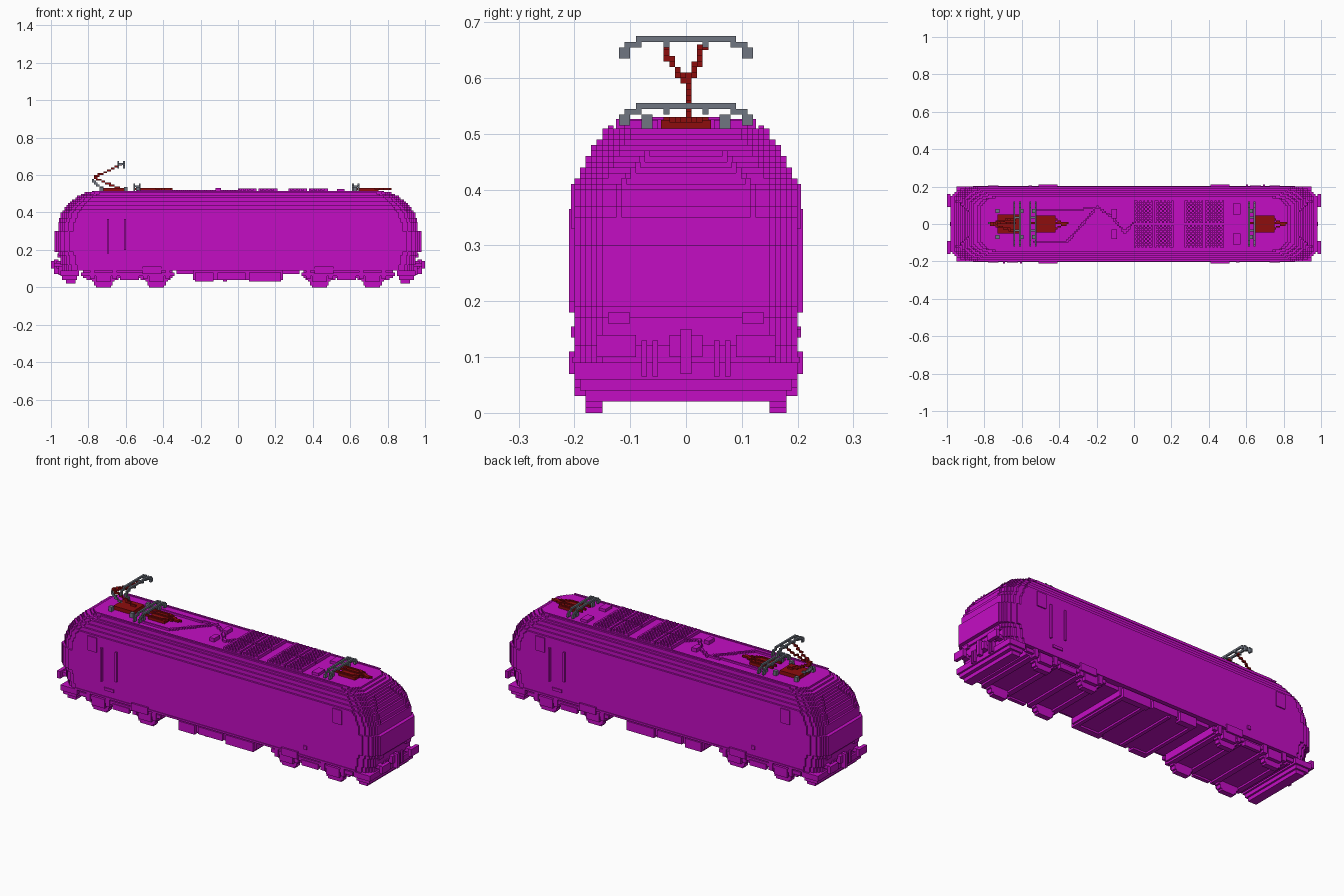
import bpy, bmesh, math
from mathutils import Vector

cube = bpy.data.objects.get("Cube")
if cube:
    bpy.data.objects.remove(cube)

V = 0.01  # block size


def material(name, rgb):
    m = bpy.data.materials.new(name)
    m.use_nodes = True
    m.diffuse_color = (*rgb, 1)
    m.node_tree.nodes["Principled BSDF"].inputs["Base Color"].default_value = (*rgb, 1)
    return m


MAGENTA = material("magenta", (0.55, 0.004, 0.55))
RED = material("dark red", (0.27, 0.004, 0.004))
GREY = material("steel grey", (0.16, 0.18, 0.22))


def finish(name, bm, mat):
    bmesh.ops.recalc_face_normals(bm, faces=bm.faces)
    me = bpy.data.meshes.new(name)
    bm.to_mesh(me)
    bm.free()
    me.materials.append(mat)
    ob = bpy.data.objects.new(name, me)
    bpy.context.collection.objects.link(ob)
    return ob


def prism(bm, outline, z0, z1):
    face = bm.faces.new([bm.verts.new((x, y, z0)) for x, y in outline])
    ext = bmesh.ops.extrude_face_region(bm, geom=[face], use_keep_orig=True)["geom"]
    for v in ext:
        if isinstance(v, bmesh.types.BMVert):
            v.co.z = z1


def boxes(name, items, mat=MAGENTA):
    bm = bmesh.new()
    for x0, x1, y0, y1, z0, z1 in items:
        prism(bm, [(x0, y0), (x1, y0), (x1, y1), (x0, y1)], z0, z1)
    return finish(name, bm, mat)


def mir_x(items):
    return items + [(-b, -a, *r) for a, b, *r in items]


def mir_y(items):
    return items + [(a, b, -d, -c, *r) for a, b, c, d, *r in items]


def both(items):
    return mir_x(mir_y(items))


def turned(items):
    # second copy turned half round
    return items + [(-b, -a, -d, -c, *r) for a, b, c, d, *r in items]


def trail(name, paths, mat):
    # blocks along each polyline
    cells = set()
    for path in paths:
        for a, b in zip(path, path[1:]):
            a, b = Vector(a), Vector(b)
            n = max(1, math.ceil((b - a).length / V * 1.5))
            for i in range(n + 1):
                cells.add(tuple(math.floor(c / V + 1e-4) for c in a.lerp(b, i / n)))
    return boxes(name, [(i * V, i * V + V, j * V, j * V + V, k * V, k * V + V)
                        for i, j, k in sorted(cells)], mat)


# Body shell: stacked layers with stepped corners
NOSE = [(0.09, 0.94), (0.15, 0.95), (0.19, 0.96), (0.195, 0.98), (0.295, 0.98), (0.30, 0.965),
        (0.35, 0.955), (0.40, 0.935), (0.43, 0.915), (0.46, 0.89), (0.48, 0.865), (0.51, 0.81)]
SIDE = [(0.42, 0.20), (0.44, 0.19), (0.465, 0.18), (0.485, 0.17), (0.495, 0.16), (0.52, 0.15)]
CORNER = [(0.05, 0), (0.04, 0.01), (0.03, 0.02), (0.02, 0.03), (0.01, 0.05), (0, 0.08)]


def nose(z):
    for (z0, a), (z1, b) in zip(NOSE, NOSE[1:]):
        if z <= z1:
            return round((a + (b - a) * (z - z0) / (z1 - z0)) / V) * V
    return NOSE[-1][1]


def footprint(L, W):
    quarter = []
    for i, (dy, dx) in enumerate(CORNER):
        quarter.append((L - dx, W - dy))
        if i + 1 < len(CORNER):
            quarter.append((L - CORNER[i + 1][1], W - dy))
    q2 = [(-x, y) for x, y in reversed(quarter)]
    top = quarter + q2
    return top + [(-x, -y) for x, y in top]


bm = bmesh.new()
for k in range(9, 51):
    z = k * V + V / 2
    W = next(w for zt, w in SIDE if z < zt)
    prism(bm, footprint(nose(z), W), k * V, k * V + V)
finish("body_shell", bm, MAGENTA)

# Roof edge rails and roof boxes
boxes("roof_rails", mir_y([(-0.78, 0.78, 0.13, 0.14, 0.51, 0.515)]))
boxes("roof_boxes", mir_y([(-0.12, -0.09, 0.03, 0.08, 0.51, 0.53), (0.53, 0.57, 0.05, 0.11, 0.51, 0.525)]))
grids = []
for x0 in (0.00, 0.11, 0.27, 0.38):
    for y0 in (-0.125, 0.005):
        grids.append((x0, x0 + 0.10, y0, y0 + 0.12, 0.51, 0.517))
        grids += [(x0 + i * V, x0 + i * V + V, y0 + j * V, y0 + j * V + V, 0.517, 0.527)
                  for i in range(10) for j in range(12)
                  if (i + j) % 2 == 0 or i in (0, 9)]
boxes("roof_grilles", grids)
trail("roof_cable", [[(-0.54, -0.10, 0.51), (-0.36, -0.10, 0.51), (-0.24, 0.04, 0.51),
                      (-0.20, 0.09, 0.51), (-0.12, 0.04, 0.51), (-0.05, -0.05, 0.51), (-0.01, 0.0, 0.51)],
                     [(-0.54, 0.07, 0.51), (-0.34, 0.07, 0.51), (-0.2, 0.09, 0.51)]], MAGENTA)

# Side windows, doors and handrails
boxes("side_windows", both([(0.725, 0.78, 0.20, 0.206, 0.33, 0.41)]))
boxes("door_rails", turned([(-0.70, -0.69, -0.21, -0.20, 0.18, 0.365),
                            (-0.61, -0.60, -0.21, -0.20, 0.20, 0.365)]))
boxes("side_plates", turned([(-0.68, -0.62, -0.206, -0.20, 0.135, 0.15),
                             (0.545, 0.565, -0.206, -0.20, 0.135, 0.155)]))
boxes("lower_sill", mir_y([(-0.86, 0.86, 0.20, 0.204, 0.09, 0.10)]))

# Cab ends: windscreen pillars, lamps, coupler, hoses, buffers
boxes("windscreen_pillars", both([(nose(z) - 0.02, nose(z) + 0.008, y, y + 0.01, z - 0.005, z + 0.005)
                                  for z, y in [(0.355 + i * V, 0.115 - 0.05 * max(0, i - 5) / 6)
                                               for i in range(12)]]))
boxes("lamps", both([(0.93, 0.965, 0.10, 0.14, 0.16, 0.18)]))
boxes("couplers", mir_x([(0.92, 0.97, -0.03, 0.03, 0.10, 0.14), (0.96, 0.985, -0.01, 0.01, 0.07, 0.15)]))
boxes("hoses", both([(0.94, 0.96, y, y + V, 0.065, 0.13) for y in (0.05, 0.07)]))
boxes("buffers", both([(0.92, 0.98, 0.11, 0.14, 0.11, 0.13), (0.98, 1.0, 0.09, 0.16, 0.10, 0.14)]))

# Stepped ploughs under the cabs
boxes("ploughs", mir_x([(0.85, 0.95, -0.20, 0.20, 0.06, 0.09), (0.86, 0.94, -0.19, 0.19, 0.04, 0.06),
                        (0.87, 0.92, -0.18, 0.18, 0.02, 0.04)]))

# Bogies: frame, cross beams, axle boxes, dampers, stepped wheels
boxes("bogie_frames", mir_x([(0.35, 0.83, -0.18, 0.18, 0.05, 0.09)]))
boxes("bogie_beams", mir_x([(x, x + 0.03, -0.18, 0.18, 0.04, 0.05) for x in (0.36, 0.49, 0.64, 0.78)]))
boxes("side_frames", both([(0.34, 0.84, 0.18, 0.195, 0.06, 0.08), (0.53, 0.63, 0.18, 0.20, 0.04, 0.07)]))
boxes("axle_boxes", both([(c - 0.04, c + 0.04, 0.18, 0.20, 0.03, 0.08) for c in (0.435, 0.72)]))
boxes("springs", both([(c + d - 0.012, c + d + 0.012, 0.18, 0.20, 0.045, 0.09)
                       for c in (0.435, 0.72) for d in (-0.06, 0.06)]))
boxes("dampers", both([(0.41, 0.51, 0.20, 0.21, 0.07, 0.11)]))
wheel = []
for c in (0.435, 0.72):
    for k in range(10):
        half = round(math.sqrt(0.06 ** 2 - (k * V + V / 2 - 0.05) ** 2) / V) * V
        wheel.append((c - half, c + half, 0.15, 0.18, k * V, k * V + V))
boxes("wheels", both(wheel))

# Equipment boxes between the bogies
boxes("equipment_boxes", [(-0.24, 0.24, -0.18, 0.18, 0.04, 0.09)]
      + mir_y([(-0.23, -0.13, 0.16, 0.195, 0.03, 0.08), (-0.11, 0.04, 0.16, 0.195, 0.04, 0.08),
               (0.06, 0.23, 0.16, 0.195, 0.03, 0.08)])
      + mir_x([(0.24, 0.33, -0.17, 0.17, 0.07, 0.09)])
      + [(x, x + 0.02, -0.18, 0.18, 0.03, 0.04) for x in (-0.23, -0.08, 0.07, 0.21)])


# Pantographs
def head(name, x, z):
    bars = []
    for dx in (0, 0.03):
        a, b = x + dx, x + dx + V
        bars.append((a, b, -0.09, 0.09, z, z + V))
        bars += mir_y([(a, b, 0.08, 0.11, z - V, z), (a, b, 0.10, 0.12, z - 0.03, z - V)])
    bars += mir_y([(x, x + 0.04, 0.03, 0.04, z - V, z)])
    boxes(name, bars, GREY)


def folded(tag, x, d):
    # head at x, arms folded in direction d
    head(tag + "_head", x, 0.545)
    z = 0.52
    trail(tag + "_arms", [[(x, s * 0.035, z), (x + d * 0.12, s * 0.03, z), (x + d * 0.2, 0, z)] for s in (-1, 1)]
          + [[(x, 0, z), (x + d * 0.2, 0, z)]], RED)
    a, b = sorted((x + d * 0.04, x + d * 0.14))
    boxes(tag + "_base", [(a, b, -0.045, 0.045, 0.51, 0.525)], RED)


folded("middle_pantograph", -0.56, 1)
folded("rear_pantograph", 0.61, 1)

head("raised_head", -0.645, 0.665)
boxes("raised_base", [(-0.73, -0.61, -0.05, 0.05, 0.51, 0.53)], RED)
trail("raised_arms", [[(-0.64, 0, 0.53), (-0.77, 0, 0.585)]]
      + [[(-0.77, 0, 0.59), (-0.72, s * 0.015, 0.61), (-0.63, s * 0.035 - 0.005, 0.655)] for s in (-1, 1)], RED)
trail("raised_control_rod", [[(-0.78, 0, 0.575), (-0.76, 0, 0.55), (-0.72, 0, 0.525)]], GREY)
boxes("insulators", mir_y([(x, x + 0.02, 0.06, 0.08, 0.51, 0.535) for x in (-0.74, -0.61, -0.545, 0.615)]), GREY)
